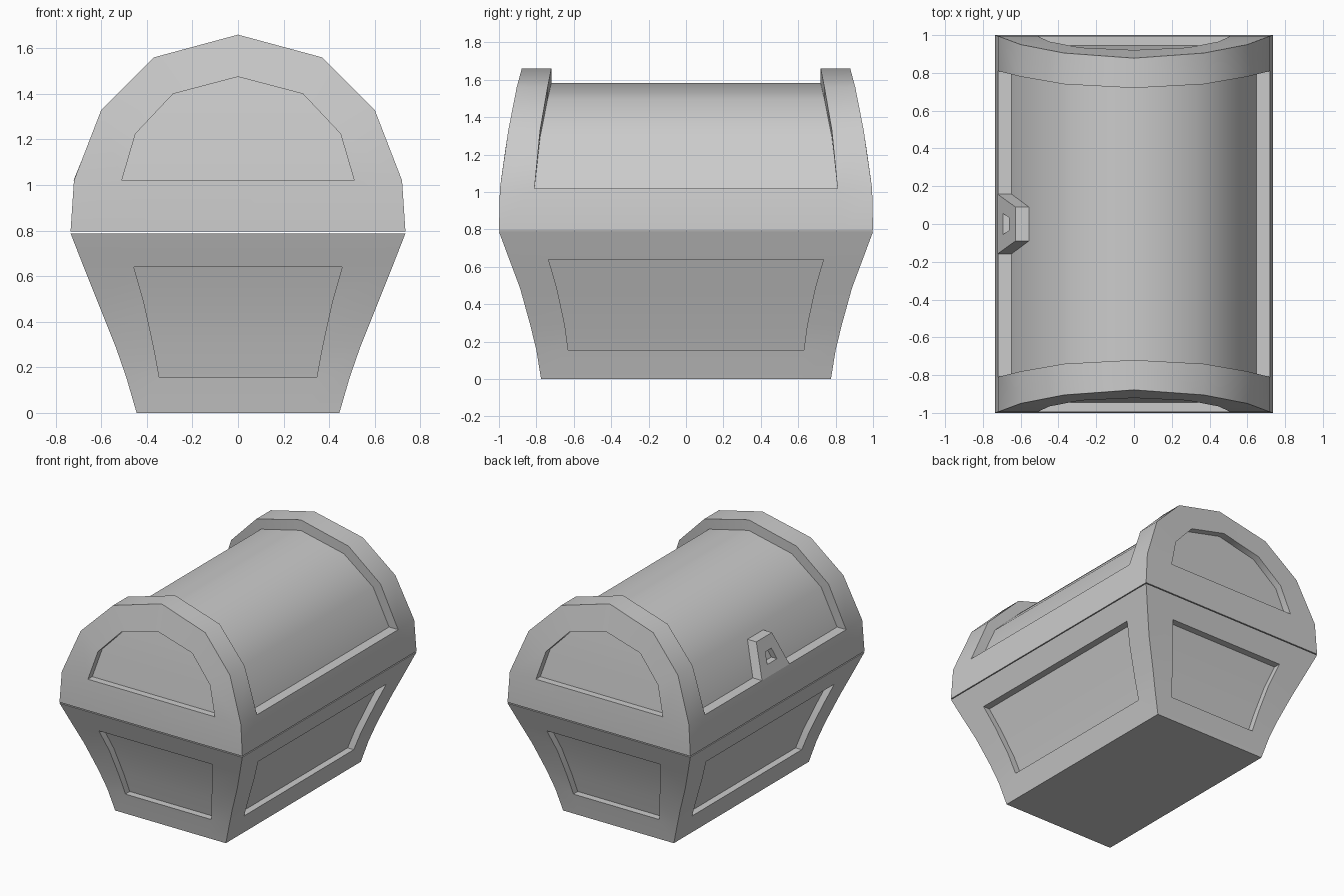
import bpy, bmesh
from mathutils import Vector

if "Cube" in bpy.data.objects:
    bpy.data.objects.remove(bpy.data.objects["Cube"])


class Part:
    """Collects faces with shared vertices, then recesses panels."""
    def __init__(self):
        self.bm = bmesh.new()
        self.cache = {}

    def face(self, *pts):
        verts = []
        for p in pts:
            key = tuple(round(c, 4) for c in p)
            if key not in self.cache:
                self.cache[key] = self.bm.verts.new(key)
            verts.append(self.cache[key])
        return self.bm.faces.new(verts)

    def recess(self, faces, move):
        res = bmesh.ops.extrude_face_region(self.bm, geom=faces)
        for g in res["geom"]:
            if isinstance(g, bmesh.types.BMVert):
                g.co = move(g.co.copy())
        left = [f for f in faces if f.is_valid]
        if left:
            bmesh.ops.delete(self.bm, geom=left, context='FACES_ONLY')

    def finish(self, name, smooth=True):
        bm = self.bm
        bmesh.ops.holes_fill(bm, edges=[e for e in bm.edges if e.is_boundary], sides=0)
        bmesh.ops.recalc_face_normals(bm, faces=bm.faces)
        me = bpy.data.meshes.new(name)
        bm.to_mesh(me)
        bm.free()
        ob = bpy.data.objects.new(name, me)
        bpy.context.collection.objects.link(ob)
        if smooth:
            bpy.ops.object.select_all(action='DESELECT')
            ob.select_set(True)
            bpy.context.view_layer.objects.active = ob
            bpy.ops.object.shade_smooth_by_angle(angle=0.6)
        return ob


DEPTH = 0.05

# Flared base: rows of z, half x, half y, panel half x, panel half y
rows = [(0, .445, .775, .31, .615), (.155, .49, .80, .345, .63), (.29, .537, .833, .37, .648),
        (.485, .615, .887, .413, .69), (.64, .677, .945, .457, .735), (.788, .735, 1.0, .50, .79)]
base = Part()
panels = []
for s in (-1, 1):
    side, end = [], []
    for i, (a, b) in enumerate(zip(rows, rows[1:])):
        def side_row(r):
            return [(s * r[1], y, r[0]) for y in (-r[2], -r[4], r[4], r[2])]

        def end_row(r):
            return [(x, s * r[2], r[0]) for x in (-r[1], -r[3], r[3], r[1])]
        for make, store in ((side_row, side), (end_row, end)):
            p, q = make(a), make(b)
            for k in range(3):
                f = base.face(p[k], p[k + 1], q[k + 1], q[k])
                if k == 1 and 1 <= i <= 3:
                    store.append(f)
    panels.append((side, Vector((-s * DEPTH, 0, 0))))
    panels.append((end, Vector((0, -s * DEPTH, 0))))
for faces, d in panels:
    base.recess(faces, lambda c: c + d)
base.finish("chest_base")

# Barrel lid: half profile of x, z, end y, panel edge y
half = [(.735, .795, 1.0, .85), (.72, 1.02, .995, .81), (.60, 1.33, .95, .78),
        (.37, 1.56, .905, .74), (0, 1.66, .878, .72)]
prof = half + [(-x, z, e, i) for x, z, e, i in reversed(half[:-1])]
arch_half = [(.51, 1.02, .995), (.45, 1.225, .966), (.285, 1.40, .934), (0, 1.475, .921)]
arch = arch_half + [(-x, z, y) for x, z, y in reversed(arch_half[:-1])]
lid = Part()
barrel = []
for i, (a, b) in enumerate(zip(prof, prof[1:])):
    p, q = [[(r[0], y, r[1]) for y in (-r[2], -r[3], r[3], r[2])] for r in (a, b)]
    for k in range(3):
        f = lid.face(p[k], p[k + 1], q[k + 1], q[k])
        if k == 1 and 1 <= i <= 6:
            barrel.append(f)

# Lid ends with arched panels
ends = []
for s in (-1, 1):
    P = [(x, s * e, z) for x, z, e, _ in prof]
    Q = [(x, s * y, z) for x, z, y in arch]
    lid.face(P[0], P[1], Q[0], Q[6], P[7], P[8])
    for j in range(6):
        lid.face(P[j + 1], P[j + 2], Q[j + 1], Q[j])
    fs = [lid.face(Q[0], Q[1], Q[5], Q[6]), lid.face(Q[1], Q[2], Q[4], Q[5]),
          lid.face(Q[2], Q[3], Q[4])]
    ends.append((fs, Vector((0, -s * DEPTH, 0))))
lid.recess(barrel, lambda c: Vector((c.x * .9, c.y, 1.02 + (c.z - 1.02) * .88)))
for faces, d in ends:
    lid.recess(faces, lambda c: c + d)
lid.finish("chest_lid")

# Tapered latch plate with a keyhole recess on the -x side
latch = Part()


def quad(x0, z0, y0, x1, z1, y1):
    return [(x0, -y0, z0), (x0, y0, z0), (x1, y1, z1), (x1, -y1, z1)]


front = quad(-.722, 1.02, .158, -.628, 1.25, .09)
hole = quad(-.693, 1.09, .055, -.662, 1.166, .035)
back = quad(-.64, 1.02, .158, -.55, 1.25, .09)
for k in range(4):
    n = (k + 1) % 4
    latch.face(front[k], front[n], hole[n], hole[k])
    latch.face(front[k], front[n], back[n], back[k])
latch.face(*back)
latch.recess([latch.face(*hole)], lambda c: c + Vector((.045, 0, 0)))
latch.finish("latch", smooth=False)
